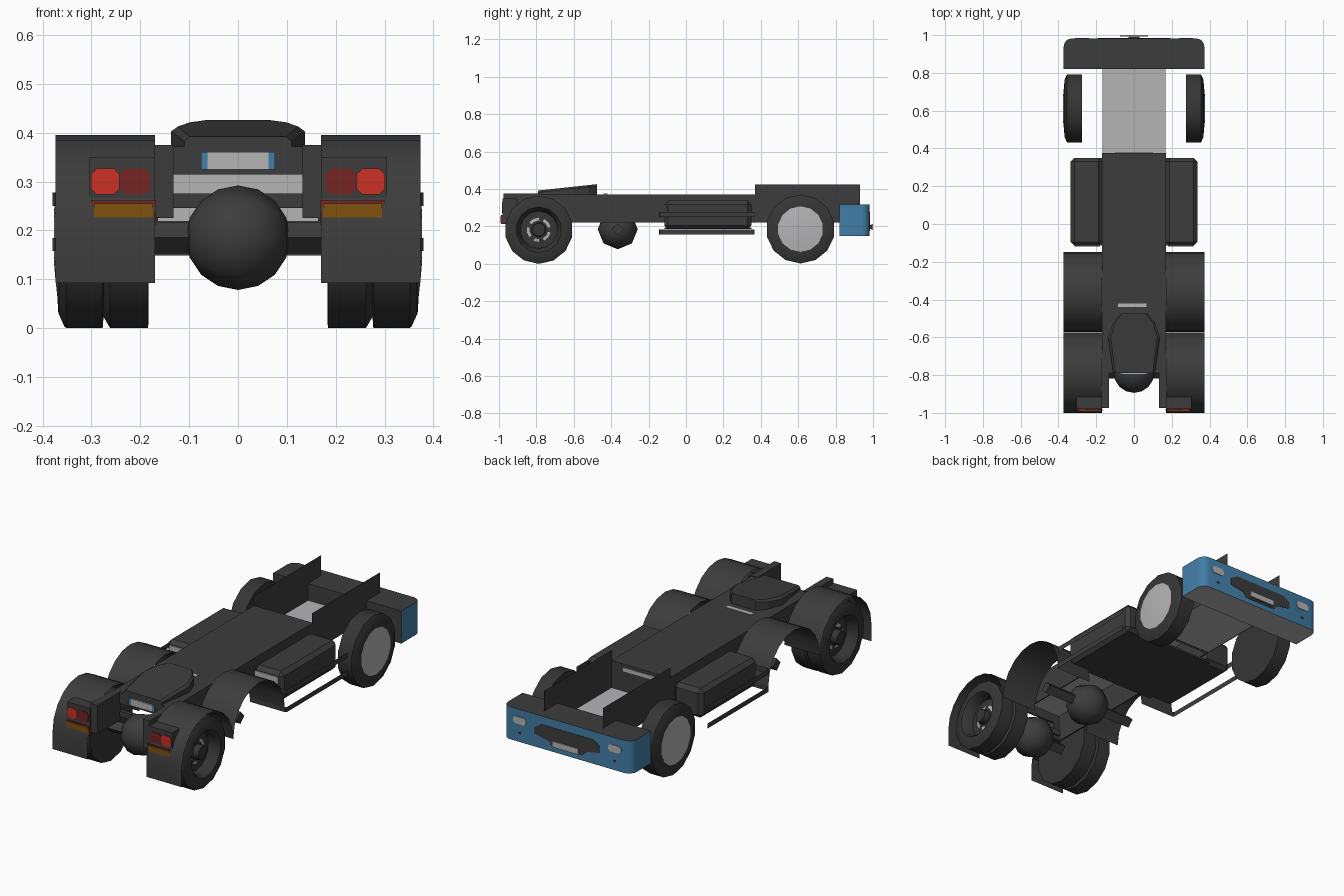
import bpy, bmesh, math

if "Cube" in bpy.data.objects:
    bpy.data.objects.remove(bpy.data.objects["Cube"])

def mat(name, r, g, b):
    m = bpy.data.materials.new(name)
    m.diffuse_color = (r, g, b, 1)
    m.use_nodes = True
    m.node_tree.nodes["Principled BSDF"].inputs["Base Color"].default_value = m.diffuse_color
    return m

DARK = mat("dark_grey", 0.046, 0.046, 0.046)
TYRE = mat("tyre_black", 0.036, 0.036, 0.036)
LIGHT = mat("light_grey", 0.46, 0.46, 0.47)
BLUE = mat("blue", 0.055, 0.21, 0.39)
RED = mat("red", 0.60, 0.03, 0.018)
DRED = mat("dark_red", 0.18, 0.018, 0.016)
AMBER = mat("amber", 0.21, 0.085, 0.004)


def finish(name, bm, *mats, smooth=0):
    bmesh.ops.recalc_face_normals(bm, faces=bm.faces[:])
    me = bpy.data.meshes.new(name)
    bm.to_mesh(me)
    bm.free()
    ob = bpy.data.objects.new(name, me)
    for m in mats:
        me.materials.append(m)
    bpy.context.collection.objects.link(ob)
    if smooth:
        bpy.ops.object.select_all(action='DESELECT')
        ob.select_set(True)
        bpy.context.view_layer.objects.active = ob
        bpy.ops.object.shade_smooth_by_angle(angle=math.radians(smooth))
    return ob


def prism(name, pts, axis, a, b, m, caps=True, closed=True, smooth=0):
    """Extrude a 2D outline along an axis; an open one gives a sheet."""
    def co(p, t):
        return {'x': (t, p[0], p[1]), 'y': (p[0], t, p[1]), 'z': (p[0], p[1], t)}[axis]
    bm = bmesh.new()
    lo = [bm.verts.new(co(p, a)) for p in pts]
    hi = [bm.verts.new(co(p, b)) for p in pts]
    n = len(pts)
    for i in range(n if closed else n - 1):
        j = (i + 1) % n
        bm.faces.new((lo[i], lo[j], hi[j], hi[i]))
    if caps:
        bm.faces.new(lo)
        bm.faces.new(hi)
    return finish(name, bm, m, smooth=smooth)


def box(name, x0, x1, y0, y1, z0, z1, m, bevel=0):
    ob = prism(name, [(x0, y0), (x1, y0), (x1, y1), (x0, y1)], 'z', z0, z1, m)
    if bevel:
        b = ob.modifiers.new("bevel", 'BEVEL')
        b.width, b.segments = bevel, 1
    return ob


def octa(cx, cz, w, h, c):
    """Rectangle with cut corners."""
    return [(cx - w + c, cz - h), (cx + w - c, cz - h), (cx + w, cz - h + c), (cx + w, cz + h - c),
            (cx + w - c, cz + h), (cx - w + c, cz + h), (cx - w, cz + h - c), (cx - w, cz - h + c)]


def lathe(name, prof, y, z, s, n, *mats, pick=None, smooth=0):
    """Spin (x, radius) points about an x-parallel axis; s mirrors the side."""
    bm = bmesh.new()
    rings = []
    for x, r in prof:
        count = n if r else 1
        rings.append([bm.verts.new((s * x, y + r * math.sin(2 * math.pi * i / n),
                                    z - r * math.cos(2 * math.pi * i / n))) for i in range(count)])
    for k in range(len(rings) - 1):
        p, q = rings[k], rings[k + 1]
        for i in range(n):
            j = (i + 1) % n
            vs = [p[i % len(p)], p[j % len(p)], q[j % len(q)], q[i % len(q)]]
            f = bm.faces.new(list(dict.fromkeys(vs)))
            if pick:
                f.material_index = pick(k, i)
    return finish(name, bm, *mats, smooth=smooth)


# chassis: channel open below and at the end, light inside
box("chassis_top", -.17, .17, -.79, .375, .366, .372, DARK)
box("chassis_liner", -.165, .165, -.785, .37, .362, .366, LIGHT)
box("chassis_inner_wall", -.165, .165, .365, .37, .218, .362, LIGHT)
box("chassis_end_panel", -.132, .132, -.79, -.78, .314, .37, DARK)
box("chassis_cross_beam", -.17, .17, -.79, -.77, .246, .275, DARK)

# front tray
box("tray_floor", -.168, .168, .376, .83, .222, .23, LIGHT)
box("tray_back_wall", -.17, .17, .37, .376, .22, .372, DARK)
box("tray_back_strip", -.1, .1, .375, .379, .335, .355, LIGHT)
box("top_marker", -.085, .065, -.44, -.42, .37, .375, LIGHT)

# number plate below the coupling
box("rear_plate", -.062, .062, -.798, -.79, .325, .36, LIGHT)

# coupling plate: sloping wedge with narrower top
bm = bmesh.new()
out = [(.11, -.79), (.137, -.6), (.11, -.52), (.07, -.475)]
out = out + [(-x, y) for x, y in reversed(out)]
slope = lambda y: .392 + (y + .79) * .108
layers = [[bm.verts.new((x, y, .372)) for x, y in out],
          [bm.verts.new((x, y, slope(y) - .01)) for x, y in out],
          [bm.verts.new((x * .9, y, slope(y))) for x, y in out]]
for p, q in zip(layers, layers[1:]):
    for i in range(8):
        j = (i + 1) % 8
        bm.faces.new((p[i], p[j], q[j], q[i]))
bm.faces.new(layers[0])
bm.faces.new(layers[2])
finish("coupling_plate", bm, DARK)

# belly sheet joining the side tanks
box("belly_sheet", -.2, .2, -.114, .35, .185, .195, DARK)

# bumper with rounded corners: blue sides, light underside
arc = [(.33 + .042 * math.cos(a), .94 + .042 * math.sin(a))
       for a in (math.radians(22.5 * k) for k in range(5))]
outline = [(.372, .82)] + arc
outline += [(-x, y) for x, y in reversed(outline)]
bar = prism("bumper", outline, 'z', .148, .318, DARK, smooth=40)
bar.data.materials.append(BLUE)
bar.data.materials.append(LIGHT)
for f in bar.data.polygons:
    if f.normal.z < -.5:
        f.material_index = 2
    elif f.normal.z < .5 and f.normal.y > -.5:
        f.material_index = 1
grille = [(-.19, .25), (-.15, .275), (.15, .275), (.19, .25), (.19, .215),
          (.11, .2), (.09, .175), (-.09, .175), (-.11, .2), (-.19, .215)]
prism("grille", grille, 'y', .98, .984, DARK)
box("bumper_plate", -.075, .075, .992, 1.0, .182, .212, LIGHT)
box("bumper_plate_mount", -.03, .03, .983, .993, .187, .207, DARK)

for s, side in ((1, "right"), (-1, "left")):
    def sbox(name, x0, x1, *rest):
        return box(f"{name}_{side}", min(s * x0, s * x1), max(s * x0, s * x1), *rest)

    # chassis sides, tanks, plate ends and headlights
    sbox("chassis_side", .164, .17, -.79, .375, .22, .37, DARK)
    sbox("side_tank", .168, .335, -.115, .35, .185, .338, DARK, .02)
    sbox("plate_end", .062, .076, -.798, -.79, .325, .36, BLUE)
    sbox("tank_strip", .18, .315, -.12, -.114, .27, .315, LIGHT)
    prism(f"headlight_{side}", octa(s * .275, .26, .038, .019, .012), 'y', .981, .985, LIGHT)
    prism(f"small_lamp_{side}", octa(s * .275, .195, .008, .005, .002), 'y', .981, .985, DARK)

    # tray side walls, thin sheets
    prism(f"tray_wall_{side}", [(.37, .22), (.83, .22), (.83, .318), (.93, .318),
                                (.93, .424), (.37, .424)], 'x', s * .1695, s * .17, DARK)

    # guard rails: thin upright strips around the tanks
    for tag, z0, z1 in (("low", .158, .184), ("high", .25, .277)):
        prism(f"guard_rail_{tag}_{side}", [(s * .17, -.145), (s * .375, -.145),
              (s * .38, -.14), (s * .38, .365)], 'z', z0, z1, DARK, False, False)

    # fenders: thin arched sheets
    for tag, cy in (("middle", -.36), ("rear", -.787)):
        pts = [(cy + .213 * math.cos(math.radians(18 * k)),
                .182 + .213 * math.sin(math.radians(18 * k))) for k in range(11)]
        if tag == "rear":
            pts.append((-1, .092))
        prism(f"{tag}_fender_{side}", pts, 'x', s * .17, s * .374, DARK, False, False, 40)

    # lamp bracket, lamp box and tail lamps
    sbox("lamp_bracket", .132, .171, -.975, -.78, .225, .375, DARK)
    sbox("lamp_box", .17, .305, -.98, -.905, .212, .35, DARK)
    prism(f"tail_lamp_{side}", octa(s * .272, .3, .029, .027, .012), 'y', -.984, -.979, RED)
    prism(f"inner_lamp_{side}", octa(s * .21, .3, .031, .027, .012), 'y', -.983, -.979, DRED)
    sbox("amber_frame", .168, .3, -.988, -.979, .212, .261, DRED)
    sbox("amber_lamp", .174, .295, -.993, -.986, .218, .255, AMBER)

    # front wheels with domed light hub
    lathe(f"front_wheel_{side}", [(.276, 0), (.276, .15), (.276, .184), (.355, .184), (.368, .155),
          (.37, .122), (.374, .085), (.377, .05), (.377, 0)], .612, .186, s, 14,
          TYRE, LIGHT, pick=lambda k, i: 1 if k >= 5 else 0, smooth=35)

    # twin rear wheels, the outer one dished with light bolts
    lathe(f"rear_wheel_inner_{side}", [(.183, 0), (.183, .155), (.184, .182), (.262, .182),
          (.275, .16), (.275, 0)], -.787, .182, s, 14, TYRE, smooth=35)
    lathe(f"rear_wheel_outer_{side}", [(.275, 0), (.275, .16), (.278, .182), (.352, .182),
          (.366, .155), (.366, .122), (.355, .112), (.31, .1), (.31, .065), (.313, .05),
          (.313, .038), (.345, .035), (.345, 0)], -.787, .182, s, 14,
          TYRE, LIGHT, pick=lambda k, i: 1 if k == 8 and i % 3 else 0, smooth=35)

# axles with differential balls
for tag, cy, half in (("middle", -.365, .27), ("rear", -.787, .2)):
    lathe(f"{tag}_axle", [(-half, 0), (-half, .032), (half, .032), (half, 0)], cy, .185, 1, 4, DARK)
    ball = [(-.107 * math.cos(math.pi * k / 8), .107 * math.sin(math.pi * k / 8)) for k in range(9)]
    ball[0], ball[-1] = (-.107, 0), (.107, 0)
    lathe(f"{tag}_differential", ball, cy, .185, 1, 8, DARK, smooth=60)
